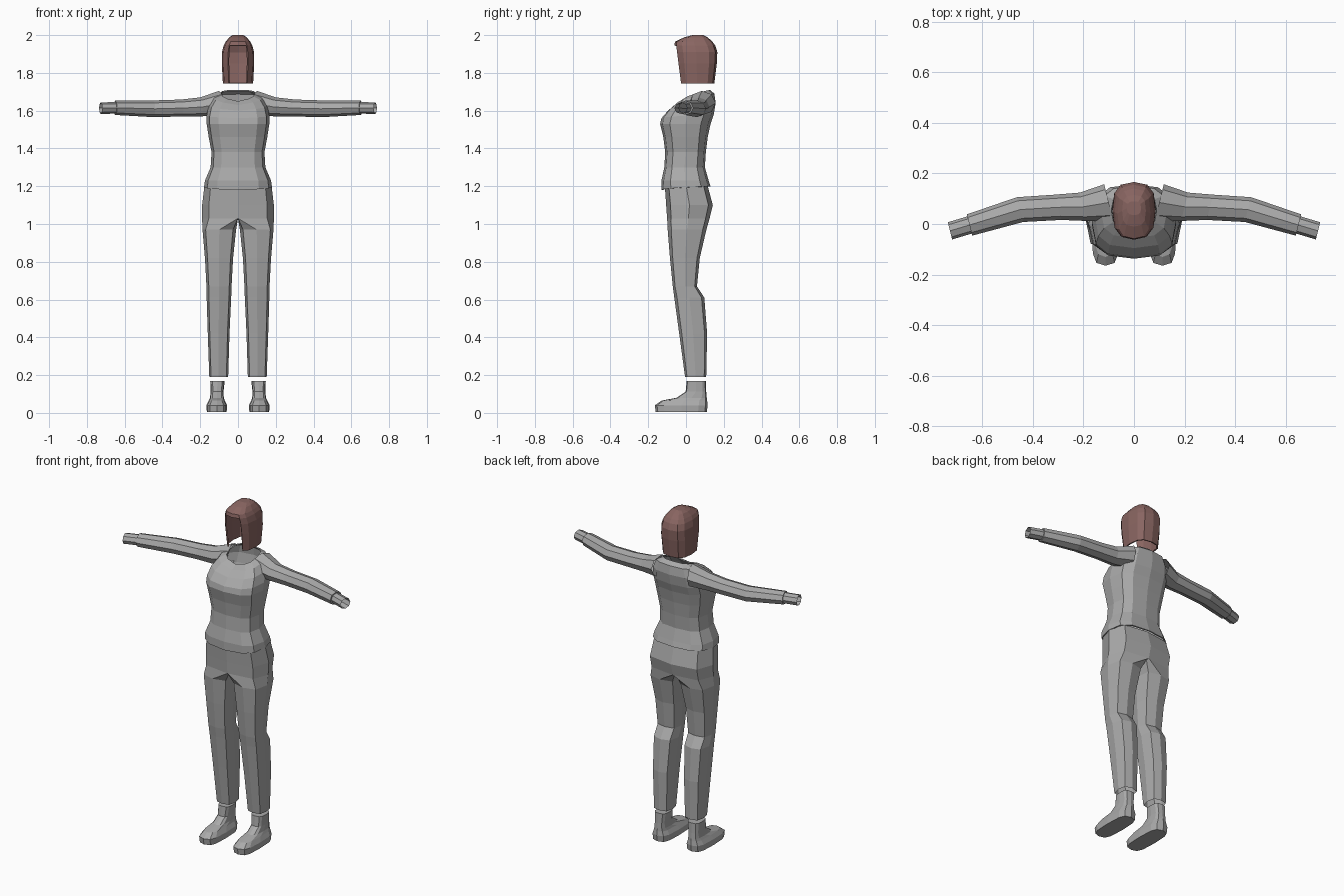
import bpy, bmesh, math

cube = bpy.data.objects.get("Cube")
if cube:
    bpy.data.objects.remove(cube, do_unlink=True)


def material(name, rgb):
    mat = bpy.data.materials.new(name)
    mat.use_nodes = True
    mat.diffuse_color = (*rgb, 1)
    mat.node_tree.nodes["Principled BSDF"].inputs["Base Color"].default_value = (*rgb, 1)
    return mat


grey = material("cloth_grey", (.4, .4, .4))
brown = material("hair_brown", (.25, .13, .12))


def boxed(value, power):
    """Push a sine or cosine outwards, turning an ellipse into a rounded box."""
    return math.copysign(abs(value) ** power, value) if abs(value) > 1e-6 else 0


def ring(z, inner, outer, front, back, rise=0, sides=12, power=.7):
    """Rounded-box outline from the front centre round; rise lifts its back."""
    points = []
    for i in range(sides):
        angle = math.tau * i / sides
        across = boxed(math.sin(angle), power)
        depth = (1 - boxed(math.cos(angle), power)) / 2
        points.append(((inner + outer + across * (outer - inner)) / 2,
                       front + depth * (back - front),
                       z + rise * math.sqrt(depth)))
    return points


def centred(z, width, front, back, rise=0):
    return ring(z, -width, width, front, back, rise)


def sleeve_ring(x, y, z, radius, sides=8):
    """Upright outline, sheared so that the arm ends follow the forward bend."""
    points = []
    for i in range(sides):
        angle = math.tau * i / sides
        depth = radius * math.sin(angle)
        points.append((x + depth / 4, y + depth, z + radius * .9 * math.cos(angle)))
    return points


def loft(name, rings, mat, caps=(), skip=None, mirror=False, thickness=0):
    """Skin a row of closed rings; caps lists the rings to fill."""
    bm = bmesh.new()
    rows = [[bm.verts.new(point) for point in outline] for outline in rings]
    count = len(rows[0])
    for level, (low, high) in enumerate(zip(rows, rows[1:])):
        for j in range(count):
            k = (j + 1) % count
            if not (skip and skip(level, j)):
                bm.faces.new((low[j], low[k], high[k], high[j]))
    for cap in caps:
        bm.faces.new(rows[cap])
    loose = [vert for vert in bm.verts if not vert.link_faces]
    bmesh.ops.delete(bm, geom=loose, context='VERTS')
    bmesh.ops.recalc_face_normals(bm, faces=bm.faces)
    mesh = bpy.data.meshes.new(name)
    bm.to_mesh(mesh)
    bm.free()
    mesh.materials.append(mat)
    part = bpy.data.objects.new(name, mesh)
    bpy.context.collection.objects.link(part)
    if mirror:
        part.modifiers.new("Mirror", 'MIRROR').use_clip = True
    if thickness:
        part.modifiers.new("Solidify", 'SOLIDIFY').thickness = thickness


# Shirt body from the hem over the bust to the sloping neckline
loft("shirt_body", [
    centred(z=1.18, width=.18, front=-.13, back=.13, rise=.02),
    centred(z=1.23, width=.175, front=-.13, back=.12),
    centred(z=1.3, width=.145, front=-.115, back=.1),
    centred(z=1.38, width=.14, front=-.11, back=.105),
    centred(z=1.46, width=.155, front=-.12, back=.115),
    centred(z=1.53, width=.166, front=-.137, back=.13),
    centred(z=1.56, width=.166, front=-.13, back=.147, rise=.02),
    centred(z=1.6, width=.155, front=-.095, back=.157, rise=.04),
    centred(z=1.63, width=.13, front=-.055, back=.15, rise=.06),
    centred(z=1.65, width=.09, front=-.02, back=.127, rise=.06),
], grey, thickness=.006)

# Sleeves from the shoulder to a narrower cuff
loft("sleeves", [
    sleeve_ring(x=.1, y=.085, z=1.64, radius=.072),
    sleeve_ring(x=.2, y=.068, z=1.62, radius=.056),
    sleeve_ring(x=.3, y=.066, z=1.614, radius=.05),
    sleeve_ring(x=.45, y=.057, z=1.61, radius=.049),
    sleeve_ring(x=.65, y=-.004, z=1.615, radius=.042),
    sleeve_ring(x=.65, y=-.004, z=1.615, radius=.034),
    sleeve_ring(x=.727, y=-.027, z=1.613, radius=.034),
], grey, mirror=True)


def leg(z, inner, outer, front, back):
    """Trouser outline, cut off at the middle of the body."""
    outline = ring(z, inner, outer, front, back, sides=8, power=.6)
    return [(max(x, 0), y, height) for x, y, height in outline]


def pelvis(z, width, front, back):
    return leg(z, -width, width, front, back)


# Trousers from the ankle to the waist
loft("trousers", [
    leg(z=.19, inner=.052, outer=.152, front=-.005, back=.107),
    leg(z=.42, inner=.045, outer=.16, front=-.036, back=.112),
    leg(z=.61, inner=.036, outer=.166, front=-.062, back=.097),
    leg(z=.67, inner=.034, outer=.167, front=-.07, back=.058),
    leg(z=.82, inner=.026, outer=.175, front=-.085, back=.073),
    leg(z=.97, inner=.01, outer=.188, front=-.097, back=.108),
    pelvis(z=1.03, width=.19, front=-.1, back=.125),
    pelvis(z=1.1, width=.19, front=-.105, back=.142),
    pelvis(z=1.2, width=.178, front=-.112, back=.115),
], grey, mirror=True)


def shoe(z, inner, outer, front, back):
    return ring(z, inner, outer, front, back, power=.6)


# Shoes from the sole up to the ankle
loft("shoes", [
    shoe(z=.004, inner=.06, outer=.165, front=-.16, back=.11),
    shoe(z=.04, inner=.058, outer=.167, front=-.165, back=.115),
    shoe(z=.065, inner=.07, outer=.155, front=-.13, back=.112),
    shoe(z=.08, inner=.075, outer=.148, front=-.05, back=.11),
    shoe(z=.112, inner=.077, outer=.145, front=-.002, back=.107),
    shoe(z=.17, inner=.07, outer=.147, front=.004, back=.105),
], grey, caps=(0, -1), mirror=True)

# Bobbed hair, left open in front of the face
loft("hair", [
    centred(z=1.745, width=.08, front=-.035, back=.15),
    centred(z=1.85, width=.086, front=-.05, back=.163),
    centred(z=1.91, width=.085, front=-.058, back=.166),
    centred(z=1.945, width=.076, front=-.062, back=.155),
    centred(z=1.965, width=.065, front=-.058, back=.14),
    centred(z=1.988, width=.047, front=-.01, back=.115),
    centred(z=2, width=.028, front=.035, back=.09),
], brown, caps=(-1,), skip=lambda level, j: level < 3 and j in (0, 11), thickness=.008)
